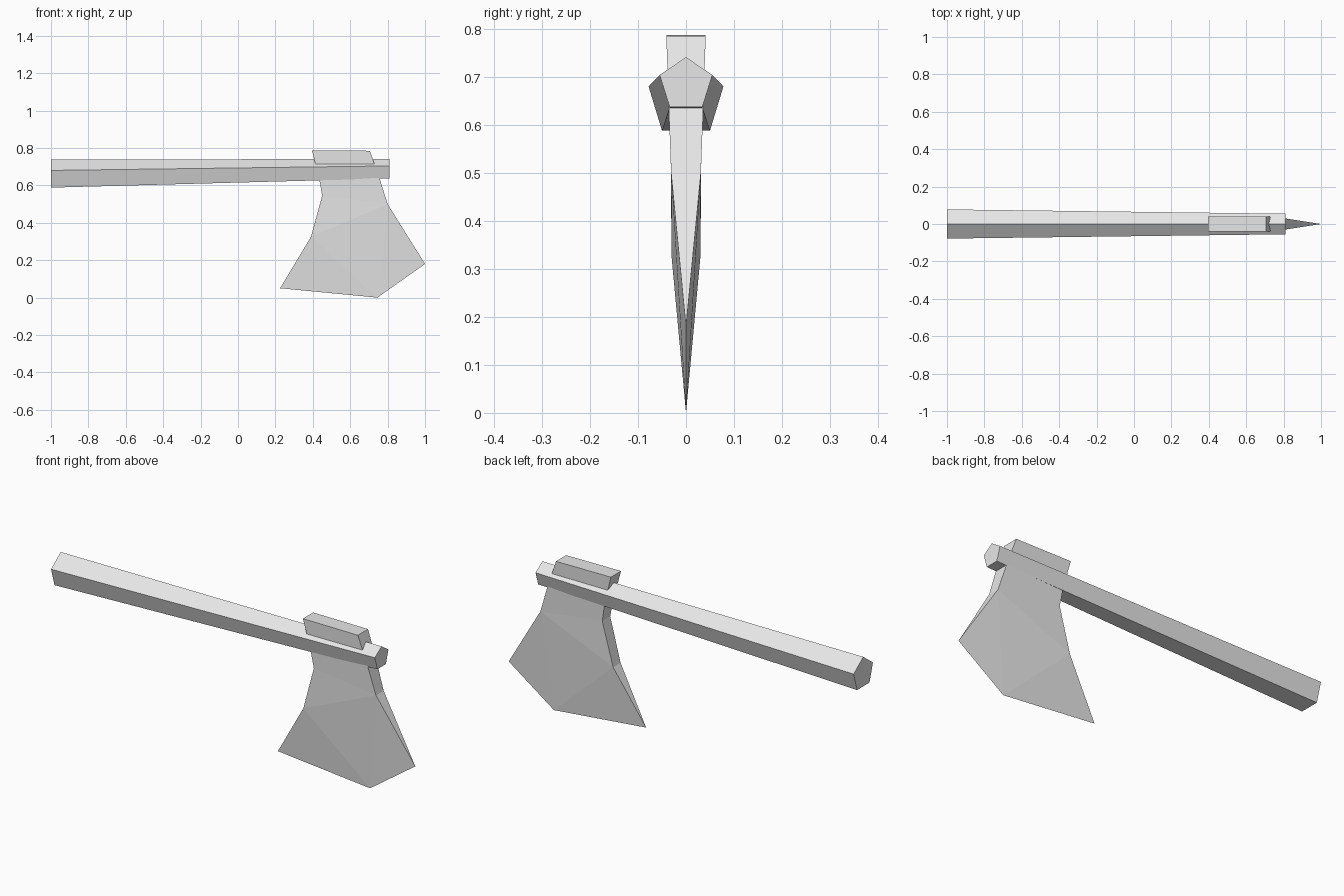
import bpy, bmesh

cube = bpy.data.objects.get("Cube")
if cube:
    bpy.data.objects.remove(cube, do_unlink=True)

grey = bpy.data.materials.new("light_grey")
grey.use_nodes = True
grey.diffuse_color = (0.8, 0.8, 0.8, 1)
grey.node_tree.nodes["Principled BSDF"].inputs["Base Color"].default_value = (0.8, 0.8, 0.8, 1)


def finish(name, bm):
    """Turn a bmesh into a flat shaded object."""
    bmesh.ops.recalc_face_normals(bm, faces=bm.faces)
    mesh = bpy.data.meshes.new(name)
    bm.to_mesh(mesh)
    bm.free()
    mesh.materials.append(grey)
    obj = bpy.data.objects.new(name, mesh)
    bpy.context.collection.objects.link(obj)
    return obj


# Handle: five-sided bar, tapering towards the head
def pentagon(bm, x, top, side, bottom):
    (sy, sz), (by, bz) = side, bottom
    section = [(0, top), (sy, sz), (by, bz), (-by, bz), (-sy, sz)]
    return [bm.verts.new((x, y, z)) for y, z in section]


bm = bmesh.new()
butt = pentagon(bm, -1.0, 0.738, (0.078, 0.68), (0.05, 0.588))
tip = pentagon(bm, 0.81, 0.741, (0.055, 0.704), (0.034, 0.637))
bm.faces.new(butt)
bm.faces.new(tip)
for i in range(5):
    j = (i + 1) % 5
    bm.faces.new((butt[i], butt[j], tip[j], tip[i]))
finish("handle", bm)

# Axe head: outline of (x, z, half thickness), running through the handle
outline = [
    (0.395, 0.787, 0.041), (0.705, 0.785, 0.041),   # blunt back
    (0.757, 0.637, 0.036), (0.80, 0.50, 0.031),     # front of neck
    (1.0, 0.18, 0), (0.745, 0.0, 0), (0.225, 0.05, 0),  # cutting edge
    (0.39, 0.325, 0.03), (0.45, 0.545, 0.032), (0.434, 0.637, 0.036),
]
cheek_faces = [(0, 1, 2, 9), (9, 2, 3, 8), (8, 3, 7), (7, 3, 5), (3, 4, 5), (7, 5, 6)]

bm = bmesh.new()
near = [bm.verts.new((x, -y, z)) for x, z, y in outline]
far = [bm.verts.new((x, y, z)) if y else n for (x, z, y), n in zip(outline, near)]
for cheek in (near, far):
    for face in cheek_faces:
        bm.faces.new([cheek[i] for i in face])

# Rim between the two cheeks, closing to a sharp cutting edge
for i in range(len(outline)):
    j = (i + 1) % len(outline)
    rim = list(dict.fromkeys((near[i], near[j], far[j], far[i])))
    if len(rim) > 2:
        bm.faces.new(rim)
finish("axe_head", bm)
